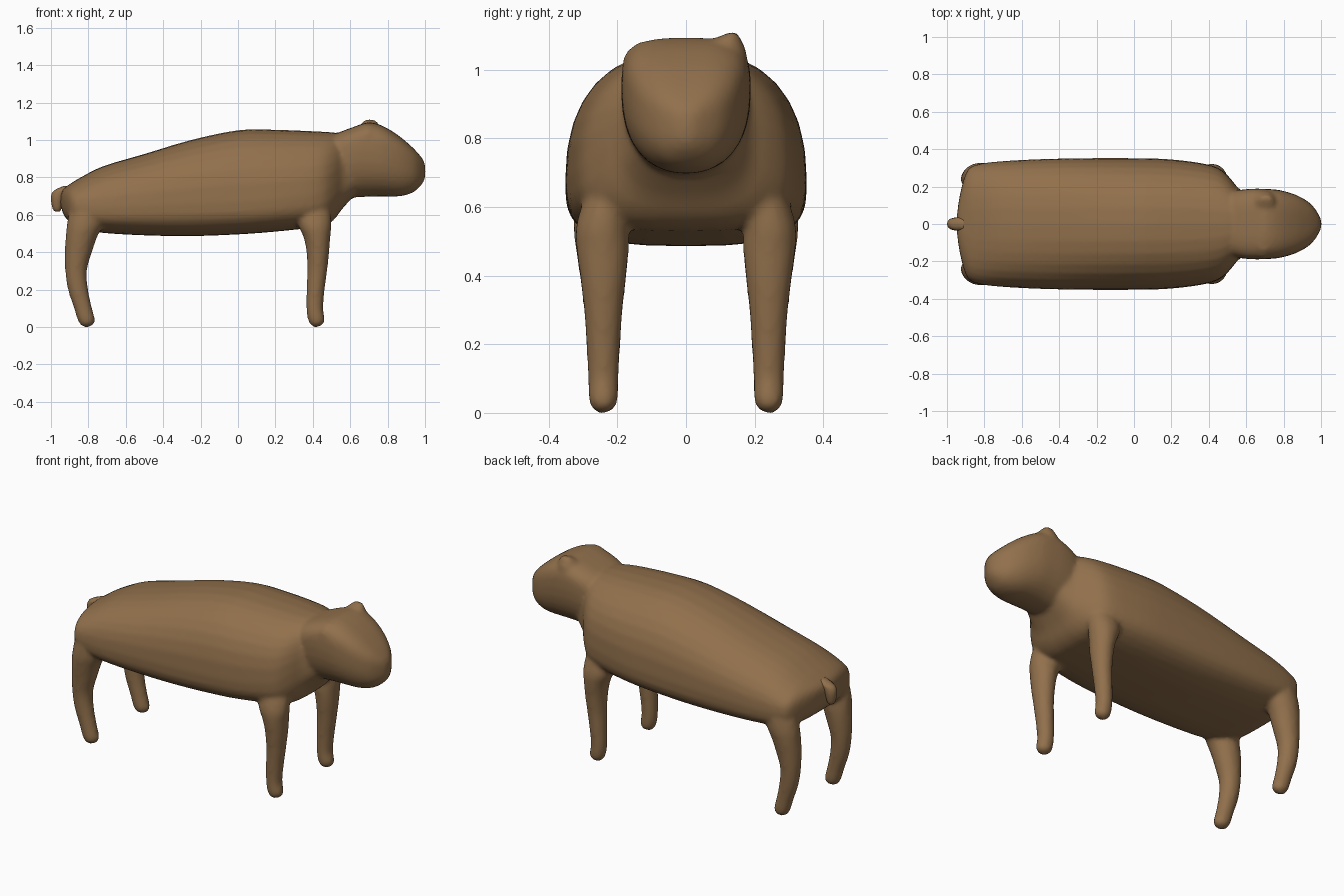
import bpy, bmesh, math

fur = bpy.data.materials.new("brown_fur")
fur.diffuse_color = (0.285, 0.163, 0.072, 1)


def spline(rows, steps):
    """Catmull-Rom interpolation through rows of numbers."""
    out = []
    for i in range(len(rows) - 1):
        a, b = rows[max(i - 1, 0)], rows[i]
        c, d = rows[i + 1], rows[min(i + 2, len(rows) - 1)]
        for s in range(steps):
            t = s / steps
            out.append([0.5 * (2 * q + (r - p) * t + (2 * p - 5 * q + 4 * r - w) * t * t
                               + (3 * q - p - 3 * r + w) * t ** 3)
                        for p, q, r, w in zip(a, b, c, d)])
    out.append(list(rows[-1]))
    return out


def power(v, n):
    return math.copysign(abs(v) ** (2 / n), v)


def loft(bm, rings):
    """Add a closed skin over the rings."""
    loops = [[bm.verts.new(p) for p in ring] for ring in rings]
    n = len(loops[0])
    faces = [bm.faces.new(loops[0]), bm.faces.new(loops[-1])]
    for a, b in zip(loops, loops[1:]):
        for i in range(n):
            j = (i + 1) % n
            faces.append(bm.faces.new((a[i], a[j], b[j], b[i])))
    bmesh.ops.recalc_face_normals(bm, faces=faces)


def make_object(name, bm):
    mesh = bpy.data.meshes.new(name)
    bm.to_mesh(mesh)
    bm.free()
    ob = bpy.data.objects.new(name, mesh)
    bpy.context.collection.objects.link(ob)
    mesh.materials.append(fur)
    mesh.shade_smooth()
    return ob


def body_rings(rows, n_top, n_low, steps=3, count=32):
    """Rows: x, bottom z, widest z, top z, half width."""
    rings = []
    for x, lo, mid, hi, w in spline(rows, steps):
        ring = []
        for k in range(count):
            a = 2 * math.pi * k / count
            up = math.sin(a) >= 0
            n = n_top if up else n_low
            z = mid + power(math.sin(a), n) * ((hi - mid) if up else (mid - lo))
            ring.append((x, w * power(math.cos(a), n), z))
        rings.append(ring)
    return rings


def limb_rings(rows, side=1, steps=3, count=16):
    """Rows: z, min x, max x, min y, max y."""
    rings = []
    for z, x0, x1, y0, y1 in spline(rows, steps):
        rings.append([((x0 + x1) / 2 + (x1 - x0) / 2 * math.cos(2 * math.pi * k / count),
                       side * ((y0 + y1) / 2 + (y1 - y0) / 2 * math.sin(2 * math.pi * k / count)), z)
                      for k in range(count)])
    return rings


skin = bmesh.new()

# Barrel-shaped torso, tapering to the rump and to the neck
loft(skin, body_rings([
    (-0.948, 0.65, 0.68, 0.71, 0.03),
    (-0.932, 0.60, 0.67, 0.74, 0.15),
    (-0.895, 0.555, 0.655, 0.767, 0.28),
    (-0.84, 0.525, 0.645, 0.80, 0.318),
    (-0.72, 0.503, 0.64, 0.86, 0.335),
    (-0.50, 0.490, 0.65, 0.925, 0.347),
    (-0.25, 0.486, 0.66, 1.00, 0.352),
    (0.00, 0.495, 0.67, 1.052, 0.352),
    (0.18, 0.508, 0.68, 1.055, 0.347),
    (0.35, 0.525, 0.70, 1.049, 0.327),
    (0.45, 0.535, 0.72, 1.044, 0.30),
    (0.51, 0.57, 0.76, 1.04, 0.25),
    (0.56, 0.635, 0.80, 1.03, 0.19),
    (0.63, 0.71, 0.84, 1.02, 0.15)], 2.4, 3.0))

# Blunt head with a wide flat crown and a narrow jaw
loft(skin, body_rings([
    (0.46, 0.74, 0.88, 1.00, 0.14),
    (0.54, 0.70, 0.91, 1.04, 0.176),
    (0.62, 0.693, 0.94, 1.07, 0.188),
    (0.70, 0.697, 0.94, 1.094, 0.188),
    (0.78, 0.698, 0.92, 1.072, 0.181),
    (0.86, 0.698, 0.89, 1.022, 0.158),
    (0.92, 0.712, 0.86, 0.972, 0.127),
    (0.96, 0.737, 0.84, 0.932, 0.092),
    (0.992, 0.775, 0.83, 0.89, 0.042),
    (1.002, 0.81, 0.83, 0.85, 0.012)], 3.4, 2.3))

# Ear stubs merging into the crown: one pointed, one folded flat
for side, rows in (
        (1, [(0.98, 0.60, 0.78, 0.00, 0.18), (1.05, 0.63, 0.77, 0.02, 0.178),
             (1.09, 0.66, 0.75, 0.08, 0.160), (1.11, 0.68, 0.73, 0.13, 0.150)]),
        (-1, [(0.98, 0.60, 0.76, 0.02, 0.185), (1.04, 0.63, 0.75, 0.04, 0.182),
              (1.08, 0.66, 0.73, 0.07, 0.140)])):
    loft(skin, limb_rings(rows, side))

# Legs, given for one side and repeated on the other
FRONT_LEG = [
    (0.0, 0.405, 0.43, 0.23, 0.255), (0.012, 0.387, 0.453, 0.21, 0.273),
    (0.04, 0.373, 0.465, 0.198, 0.284), (0.10, 0.365, 0.455, 0.196, 0.286),
    (0.20, 0.366, 0.464, 0.191, 0.291), (0.30, 0.370, 0.477, 0.184, 0.298),
    (0.40, 0.366, 0.488, 0.173, 0.310), (0.48, 0.350, 0.494, 0.166, 0.320),
    (0.55, 0.32, 0.50, 0.165, 0.320), (0.66, 0.30, 0.49, 0.15, 0.285),
    (0.74, 0.32, 0.46, 0.15, 0.25)]
HIND_LEG = [
    (0.0, -0.825, -0.795, 0.23, 0.255), (0.012, -0.843, -0.774, 0.21, 0.273),
    (0.04, -0.859, -0.764, 0.198, 0.284), (0.10, -0.877, -0.780, 0.196, 0.286),
    (0.20, -0.910, -0.801, 0.191, 0.291), (0.30, -0.924, -0.808, 0.184, 0.298),
    (0.40, -0.926, -0.780, 0.173, 0.310), (0.48, -0.922, -0.753, 0.166, 0.322),
    (0.55, -0.915, -0.72, 0.165, 0.328), (0.66, -0.895, -0.69, 0.15, 0.315),
    (0.72, -0.86, -0.70, 0.16, 0.27)]
for rows in (FRONT_LEG, HIND_LEG):
    for side in (1, -1):
        loft(skin, limb_rings(rows, side))

# Fuse torso, head and legs into one continuous skin
body = make_object("animal_body", skin)
remesh = body.modifiers.new("fuse", "REMESH")
remesh.mode = "VOXEL"
remesh.voxel_size = 0.012
remesh.use_smooth_shade = True
smooth = body.modifiers.new("blend", "SMOOTH")
smooth.factor = 0.5
smooth.iterations = 6

# Stubby hooked tail
tail = bmesh.new()
loft(tail, limb_rings([
    (0.617, -0.975, -0.955, -0.01, 0.01), (0.63, -0.99, -0.945, -0.022, 0.022),
    (0.68, -1.0, -0.93, -0.032, 0.032), (0.715, -0.995, -0.91, -0.034, 0.034),
    (0.735, -0.975, -0.88, -0.034, 0.034), (0.755, -0.93, -0.86, -0.025, 0.025)], 1, 3, 12))
make_object("tail", tail)
